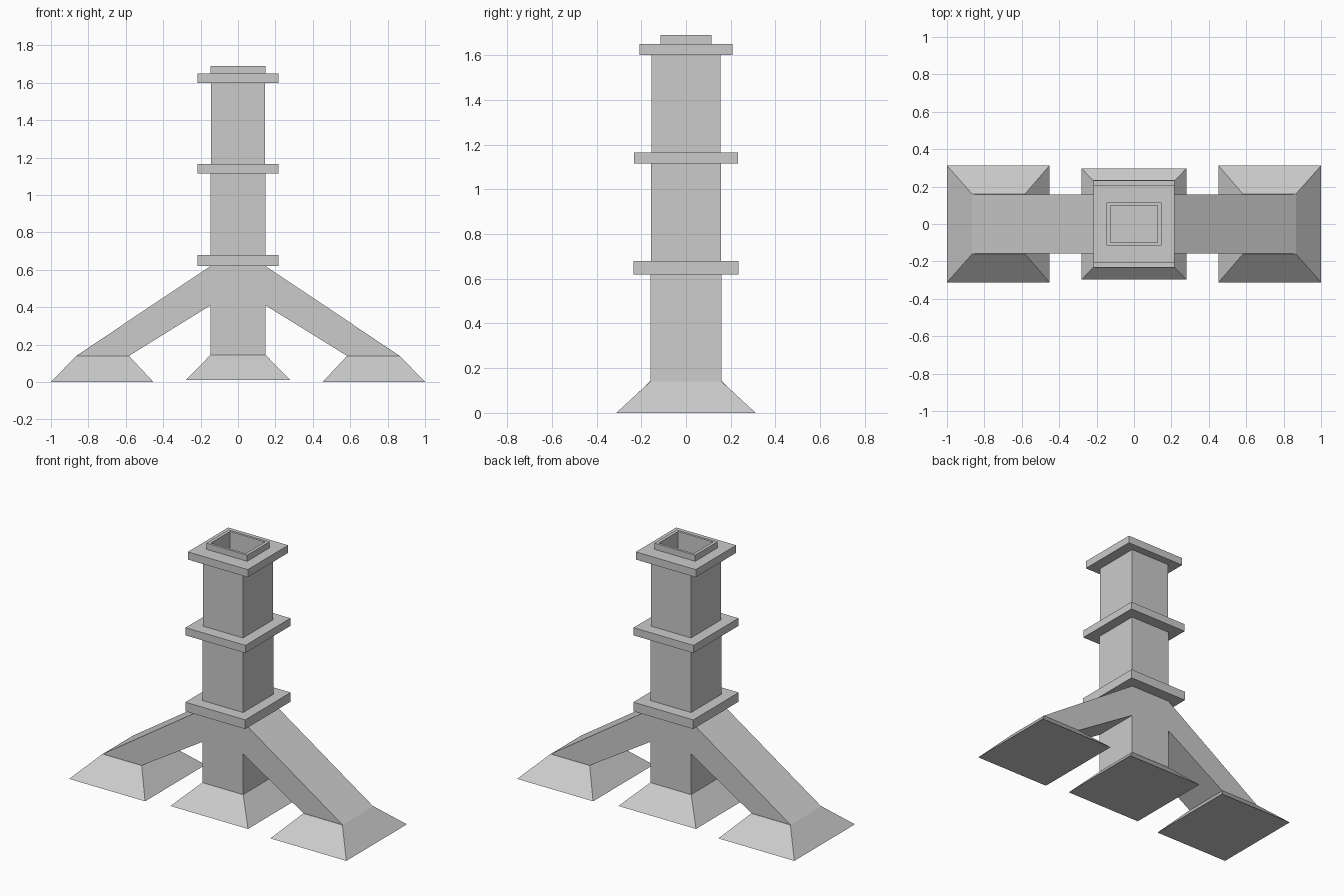
import bpy
import bmesh

if "Cube" in bpy.data.objects:
    bpy.data.objects.remove(bpy.data.objects["Cube"])


def finish(name, bm):
    bmesh.ops.recalc_face_normals(bm, faces=bm.faces)
    mesh = bpy.data.meshes.new(name)
    bm.to_mesh(mesh)
    bm.free()
    obj = bpy.data.objects.new(name, mesh)
    bpy.context.collection.objects.link(obj)
    return obj


def loft(name, rings):
    """Skin a stack of rectangles given as (x0, x1, half_depth, z)."""
    bm = bmesh.new()
    loops = [[bm.verts.new(p) for p in ((a, -h, z), (b, -h, z), (b, h, z), (a, h, z))]
             for a, b, h, z in rings]
    for low, high in zip(loops, loops[1:]):
        for i in range(4):
            j = (i + 1) % 4
            bm.faces.new((low[i], low[j], high[j], high[i]))
    bm.faces.new(loops[0][::-1])
    bm.faces.new(loops[-1])
    return finish(name, bm)


def block(name, hx, hy, z0, z1):
    return loft(name, [(-hx, hx, hy, z0), (-hx, hx, hy, z1)])


# Flared feet: one in the middle, one at each side
loft("centre_foot", [(-0.28, 0.28, 0.297, 0.01), (-0.147, 0.147, 0.157, 0.145)])
loft("right_foot", [(0.452, 1.0, 0.312, 0), (0.583, 0.865, 0.16, 0.14)])
loft("left_foot", [(-1.0, -0.452, 0.312, 0), (-0.865, -0.583, 0.16, 0.14)])

# Lower column with both sloping legs, extruded from a mirrored profile
half = [(0.147, 0.145), (0.147, 0.41), (0.583, 0.14), (0.865, 0.14), (0.147, 0.62)]
profile = half + [(-x, z) for x, z in reversed(half)]
bm = bmesh.new()
face = bm.faces.new([bm.verts.new((x, -0.158, z)) for x, z in profile])
ext = bmesh.ops.extrude_face_region(bm, geom=[face])
bmesh.ops.translate(bm, vec=(0, 0.316, 0),
                    verts=[v for v in ext["geom"] if isinstance(v, bmesh.types.BMVert)])
finish("leg_frame", bm)

# Collars and middle shaft
block("lower_collar", 0.216, 0.234, 0.62, 0.68)
block("middle_shaft", 0.147, 0.157, 0.68, 1.115)
block("middle_collar", 0.216, 0.232, 1.115, 1.165)

# Upper shaft, top collar, raised rim and hollow opening
steps = [(0.145, 0.155, 1.165), (0.145, 0.155, 1.60),
         (0.216, 0.208, 1.60), (0.216, 0.208, 1.65),
         (0.147, 0.115, 1.65), (0.147, 0.115, 1.69),
         (0.126, 0.099, 1.69), (0.126, 0.099, 1.45)]
loft("upper_shaft", [(-hx, hx, hy, z) for hx, hy, z in steps])
